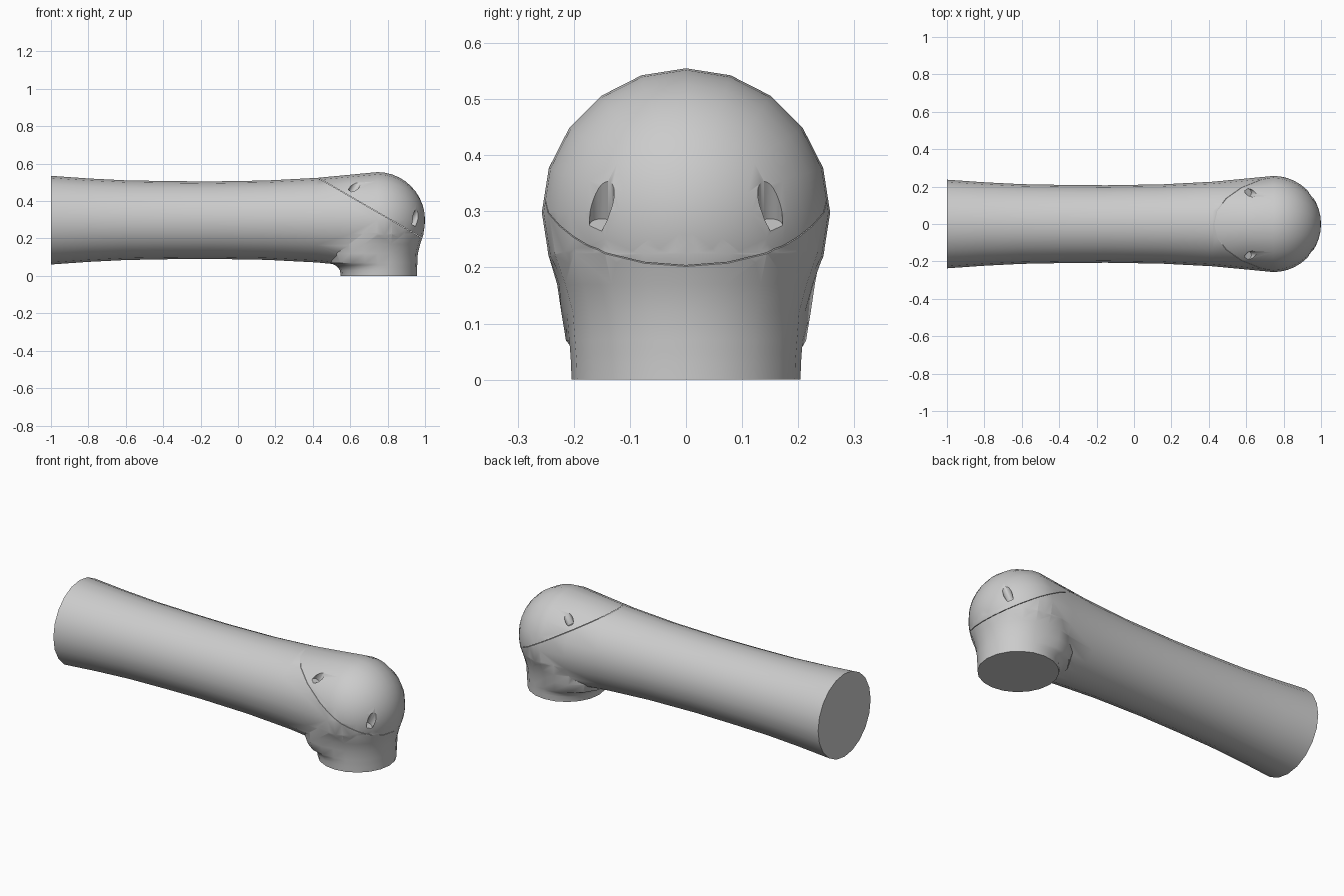
import bpy, bmesh, math
from mathutils import Vector

if "Cube" in bpy.data.objects:
    bpy.data.objects.remove(bpy.data.objects["Cube"])

BALL = Vector((0.745, 0, 0.298))           # centre of the rounded end
SIDES = 20
SEAM = Vector((0.425, 0, 0.526))           # point on the sloping seam
TILT = math.radians(30)
NORMAL = Vector((math.sin(TILT), 0, math.cos(TILT)))


def loft(name, rings):
    """Closed skin through rings; a one-point ring makes a pole."""
    bm = bmesh.new()
    rows = [[bm.verts.new(p) for p in ring] for ring in rings]
    for a, b in zip(rows, rows[1:]):
        for i in range(len(a)):
            j = (i + 1) % len(a)
            bm.faces.new((a[i], a[j], b[0]) if len(b) == 1 else (a[i], a[j], b[j], b[i]))
    bm.faces.new(rows[0])
    if len(rows[-1]) > 2:
        bm.faces.new(rows[-1])
    bmesh.ops.recalc_face_normals(bm, faces=bm.faces)
    mesh = bpy.data.meshes.new(name)
    bm.to_mesh(mesh)
    bm.free()
    ob = bpy.data.objects.new(name, mesh)
    bpy.context.collection.objects.link(ob)
    return ob


def activate(ob):
    bpy.ops.object.select_all(action='DESELECT')
    ob.select_set(True)
    bpy.context.view_layer.objects.active = ob


def boolean(ob, other, operation):
    mod = ob.modifiers.new(operation, 'BOOLEAN')
    mod.operation, mod.object, mod.solver = operation, other, 'EXACT'
    activate(ob)
    bpy.ops.object.modifier_apply(modifier=mod.name)
    bpy.data.objects.remove(other)


def keep_side(ob, offset, upper):
    """Slice along the seam and close the cut."""
    bm = bmesh.new()
    bm.from_mesh(ob.data)
    cut = bmesh.ops.bisect_plane(bm, geom=bm.verts[:] + bm.edges[:] + bm.faces[:],
                                 plane_co=SEAM + NORMAL * offset, plane_no=NORMAL,
                                 clear_inner=upper, clear_outer=not upper)
    edges = [e for e in cut['geom_cut'] if isinstance(e, bmesh.types.BMEdge)]
    bmesh.ops.holes_fill(bm, edges=edges, sides=0)
    bmesh.ops.recalc_face_normals(bm, faces=bm.faces)
    bm.to_mesh(ob.data)
    bm.free()


# Long waisted grip, ending in a hemisphere
angles = [2 * math.pi * i / SIDES for i in range(SIDES)]
profile = [(-1, 0.237), (-0.8, 0.223), (-0.6, 0.213), (-0.38, 0.209), (-0.15, 0.207),
           (0.15, 0.212), (0.42, 0.226), (0.6, 0.243)]
profile += [(BALL.x + 0.255 * math.sin(t), 0.257 * math.cos(t))
            for t in [math.pi / 2 * k / 10 for k in range(10)]]
rings = [[(x, r * math.sin(a), BALL.z + r * math.cos(a)) for a in angles] for x, r in profile]
rings.append([(1.0, 0, BALL.z)])
body = loft("grip_body", rings)

# Round neck going down, flared where it meets the grip
neck_rows = [(0, 0.204, 0), (0.03, 0.205, 0.002), (0.045, 0.206, 0.011),
             (0.058, 0.207, 0.026), (0.07, 0.208, 0.055), (0.12, 0.212, 0.07),
             (0.17, 0.226, 0.05), (0.225, 0.246, 0.02), (0.27, 0.25, 0.0)]
rings = [[(BALL.x + 0.008 * (1 - z / 0.27) + (r + f * max(0, -math.cos(a))) * math.cos(a),
           (r + f * max(0, -math.cos(a))) * math.sin(a), z) for a in angles]
         for z, r, f in neck_rows]
boolean(body, loft("neck", rings), 'UNION')

# Sloping seam splits the top cap from the body
cap = body.copy()
cap.data = body.data.copy()
cap.name = "top_cap"
bpy.context.collection.objects.link(cap)
keep_side(body, -0.001, False)
keep_side(cap, 0.001, True)

# Four screw recesses, drilled square to the seam
along = Vector((math.cos(TILT), 0, -math.sin(TILT)))
for u, y, floor in ((-0.194, 0.167, 0.025), (0.17, 0.15, 0.035)):
    for side in (-1, 1):
        base = BALL + along * u
        base += NORMAL * ((SEAM - base).dot(NORMAL) + floor)
        base.y = y * side
        bpy.ops.mesh.primitive_cylinder_add(vertices=24, radius=0.022, depth=0.4,
                                            location=base + NORMAL * 0.2,
                                            rotation=(0, TILT, 0))
        hole = bpy.context.object
        hole.hide_render = True
        boolean(cap, hole, 'DIFFERENCE')

for ob in (body, cap):
    activate(ob)
    bpy.ops.object.shade_smooth_by_angle(angle=math.radians(40))
